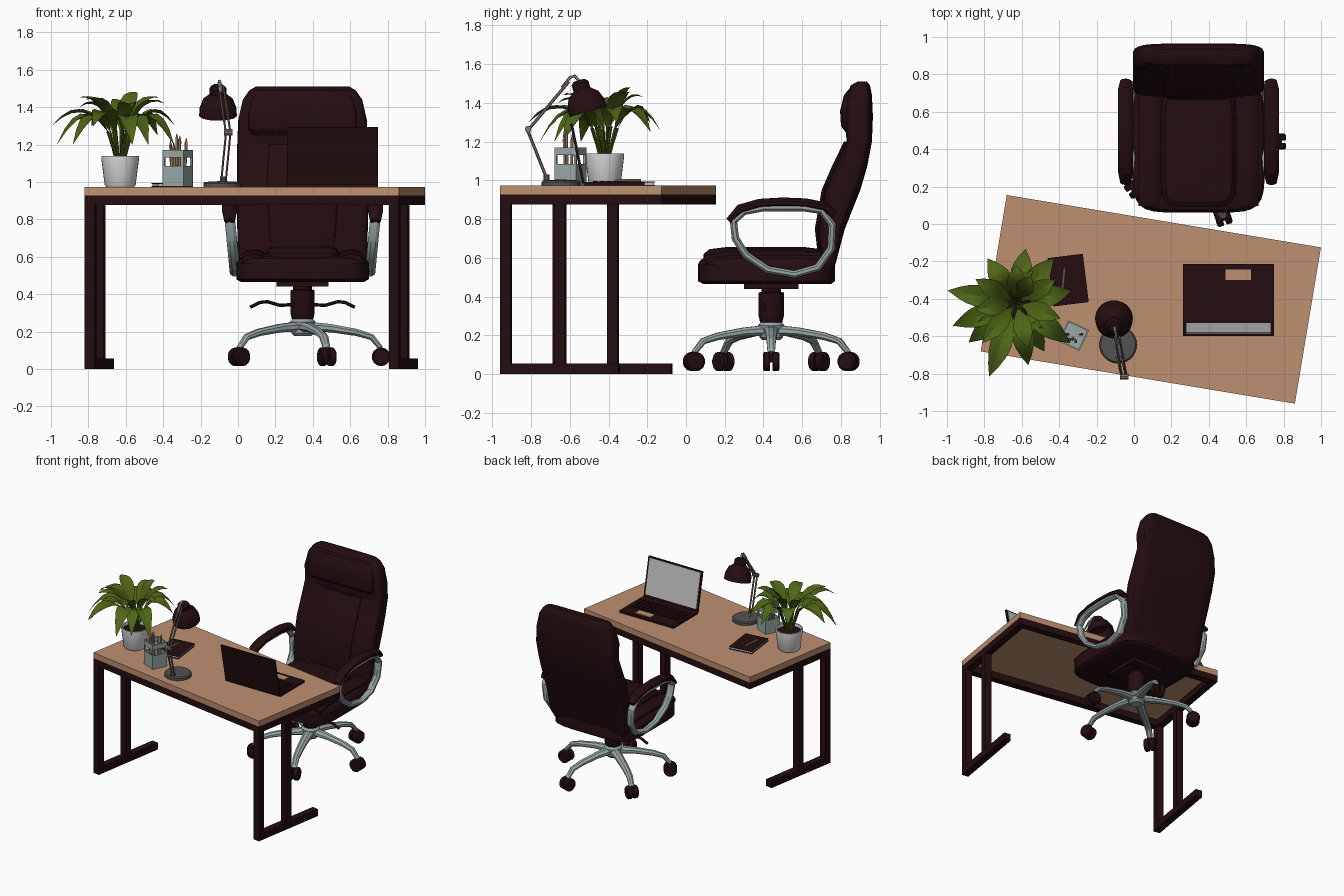
import bpy, bmesh, math, random
from mathutils import Vector, Matrix

random.seed(4)
X, Y, Z = Vector((1, 0, 0)), Vector((0, 1, 0)), Vector((0, 0, 1))


def mat(name, r, g, b):
    m = bpy.data.materials.new(name)
    m.diffuse_color = (r, g, b, 1)
    return m


DARK = mat("dark_brown", 0.018, 0.004, 0.005)
WOOD = mat("light_wood", 0.51, 0.28, 0.16)
STEEL = mat("pale_steel", 0.32, 0.39, 0.39)
CHAR = mat("charcoal", 0.085, 0.085, 0.085)
TAUPE = mat("taupe_metal", 0.24, 0.18, 0.15)
GREEN = mat("leaf_green", 0.075, 0.13, 0.008)
WHITE = mat("pot_white", 0.72, 0.72, 0.72)
SCREEN = mat("screen_grey", 0.53, 0.53, 0.53)
TAN = mat("pencil_tan", 0.45, 0.28, 0.17)


def finish(name, bm, m, matrix=None, normals=True):
    if matrix:
        bm.transform(matrix)
    if normals:
        bmesh.ops.recalc_face_normals(bm, faces=bm.faces)
    me = bpy.data.meshes.new(name)
    bm.to_mesh(me)
    bm.free()
    me.materials.append(m)
    ob = bpy.data.objects.new(name, me)
    bpy.context.collection.objects.link(ob)
    return ob


def loft(name, rings, m, closed=False, matrix=None):
    bm = bmesh.new()
    vs = [[bm.verts.new(p) for p in r] for r in rings]
    n = len(rings[0])
    pairs = list(zip(vs, vs[1:])) + ([(vs[-1], vs[0])] if closed else [])
    for a, b in pairs:
        for i in range(n):
            bm.faces.new((a[i], a[(i + 1) % n], b[(i + 1) % n], b[i]))
    if not closed:
        bm.faces.new(vs[0])
        bm.faces.new(vs[-1])
    return finish(name, bm, m, matrix)


def tube(name, pts, a, b, m, n=10, side=X, closed=False, scale=None, matrix=None):
    """Sweep an ellipse (a along side, b across it) along a path."""
    pts = [Vector(p) for p in pts]
    k, rings = len(pts), []
    for i, p in enumerate(pts):
        nxt = pts[(i + 1) % k] if closed else pts[min(i + 1, k - 1)]
        prv = pts[i - 1] if closed else pts[max(i - 1, 0)]
        t = (nxt - prv).normalized()
        s = (side - t * side.dot(t)).normalized()
        u = t.cross(s)
        f = scale[i] if scale else 1
        rings.append([p + s * a * f * math.cos(w) + u * b * f * math.sin(w)
                      for w in [2 * math.pi * (j + 0.5) / n for j in range(n)]])
    return loft(name, rings, m, closed, matrix)


def lathe(name, prof, m, matrix, n=28):
    rings = [[Vector((r * math.cos(2 * math.pi * j / n), r * math.sin(2 * math.pi * j / n), z))
              for j in range(n)] for r, z in prof]
    return loft(name, rings, m, matrix=matrix)


def box(name, c, size, m, matrix=None, bevel=0):
    bm = bmesh.new()
    bmesh.ops.create_cube(bm, size=1)
    bmesh.ops.scale(bm, vec=size, verts=bm.verts)
    bmesh.ops.translate(bm, vec=c, verts=bm.verts)
    ob = finish(name, bm, m, matrix)
    if bevel:
        mod = ob.modifiers.new("bevel", 'BEVEL')
        mod.width, mod.segments = bevel, 3
    return ob


def place(x, y, z, deg=0, axis='Z'):
    return Matrix.Translation((x, y, z)) @ Matrix.Rotation(math.radians(deg), 4, axis)


def pillow(name, sections, m, power=0.4, n=28):
    """Loft of rounded rectangles: (z, front y, back y, half width)."""
    def p(v):
        return math.copysign(abs(v) ** power, v)
    rings = []
    for z, yf, yb, hw in sections:
        rings.append([Vector((CX + hw * p(math.cos(w)), (yf + yb) / 2 + (yb - yf) / 2 * p(math.sin(w)), z))
                      for w in [2 * math.pi * (j + 0.5) / n for j in range(n)]])
    return loft(name, rings, m)


# Desk: turned slab, rail frame and two side frames
D = place(0.09, -0.403, 0, -9.46)
HL, HW, T = 0.8515, 0.4235, 0.055
box("desk_top", (0, 0, 0.951), (2 * HL, 2 * HW, 0.045), WOOD, D)
for s in (-1, 1):
    box("long_rail", (0, s * (HW - T / 2), 0.902), (2 * HL, T, 0.053), DARK, D)
    x = s * (HL - T / 2)
    box("side_rail", (x, 0, 0.902), (T, 2 * HW - 2 * T, 0.053), DARK, D)
    for off in (0, 0.285):
        box("desk_post", (x, -HW + T / 2 + off, 0.465), (T, T, 0.822), DARK, D)
    box("desk_foot", (x, -HW + 0.31, T / 2), (T, 0.62, T), DARK, D)

# Chair: seat, back and cushions
CX, CY = 0.345, 0.44
pillow("seat", [(0.465, 0.09, 0.75, 0.33), (0.48, 0.06, 0.77, 0.355), (0.565, 0.06, 0.77, 0.355),
                (0.59, 0.075, 0.76, 0.34), (0.605, 0.11, 0.73, 0.31)], DARK, 0.35)
pillow("seat_centre_cushion", [(0.57, 0.09, 0.72, 0.2), (0.62, 0.09, 0.72, 0.2),
                               (0.645, 0.12, 0.70, 0.18), (0.655, 0.2, 0.62, 0.12)], DARK, 0.3)
for s in (-1, 1):
    tube("seat_bolster", [(CX + s * 0.26, y, z) for y, z in
                          ((0.1, 0.58), (0.2, 0.6), (0.45, 0.605), (0.7, 0.6))], 0.065, 0.035, DARK)
pillow("backrest", [(0.50, 0.68, 0.75, 0.30), (0.58, 0.69, 0.775, 0.345), (0.75, 0.68, 0.82, 0.35),
                    (0.95, 0.715, 0.90, 0.35), (1.07, 0.77, 0.935, 0.35), (1.2, 0.83, 0.96, 0.35),
                    (1.33, 0.815, 0.965, 0.345), (1.44, 0.83, 0.96, 0.32), (1.49, 0.85, 0.95, 0.285),
                    (1.51, 0.885, 0.935, 0.25)], DARK)
pillow("back_centre_pad", [(0.62, 0.68, 0.74, 0.17), (0.75, 0.665, 0.74, 0.18), (0.95, 0.70, 0.8, 0.19),
                           (1.07, 0.752, 0.85, 0.19), (1.2, 0.815, 0.9, 0.18)], DARK, 0.3)
pillow("headrest_pad", [(1.24, 0.83, 0.9, 0.27), (1.28, 0.80, 0.9, 0.29), (1.36, 0.795, 0.9, 0.29),
                        (1.44, 0.815, 0.9, 0.27), (1.47, 0.84, 0.9, 0.25)], DARK, 0.3)

# Armrests: leaning steel loops with padded tops
LOOP = [(0.245, 0.79), (0.30, 0.84), (0.40, 0.86), (0.60, 0.86), (0.70, 0.845), (0.755, 0.77),
        (0.75, 0.65), (0.68, 0.55), (0.56, 0.515), (0.42, 0.54), (0.31, 0.615), (0.255, 0.70)]
PAD = [(0.222, 0.79), (0.28, 0.85), (0.38, 0.878), (0.50, 0.885), (0.62, 0.88), (0.72, 0.86), (0.765, 0.82)]
for s in (-1, 1):
    tube("arm_loop", [(CX + s * (0.36 + (z - 0.51) * 0.1), y, z) for y, z in LOOP],
         0.03, 0.021, STEEL, 8, closed=True)
    tube("arm_pad", [(CX + s * 0.39, y, z) for y, z in PAD], 0.042, 0.027, DARK, 10,
         scale=[0.7, 1, 1, 1, 1, 1, 0.7])
    tube("tilt_lever", [(CX + s * dx, 0.40, z) for dx, z in
                        ((0.04, 0.345), (0.12, 0.34), (0.19, 0.36), (0.23, 0.355), (0.28, 0.33))],
         0.012, 0.009, DARK, 6, side=Y)

# Chair: column, star base and casters
lathe("gas_column", [(0.045, 0.25), (0.058, 0.27), (0.065, 0.30), (0.065, 0.42), (0.05, 0.425), (0.05, 0.48)],
      DARK, place(CX, CY, 0), 16)
box("seat_plate", (CX, CY, 0.455), (0.28, 0.28, 0.03), DARK)
lathe("base_hub", [(0.045, 0.175), (0.06, 0.19), (0.07, 0.25), (0.055, 0.268)], STEEL, place(CX, CY, 0), 15)
for i in range(5):
    R = place(CX, CY, 0, 72 * i)
    tube("base_leg", [(0.04, 0, 0.225), (0.15, 0, 0.218), (0.29, 0, 0.195), (0.37, 0, 0.17), (0.42, 0, 0.11)],
         0.034, 0.024, STEEL, 8, side=Y, scale=[1.2, 1, 0.85, 0.75, 0.6], matrix=R)
    for s in (-1, 1):
        tube("caster_wheel", [(0.42, s * y, 0.065) for y in (0.006, 0.012, 0.035, 0.043)], 0.05, 0.05,
             DARK, 14, scale=[0.92, 1, 1, 0.8], matrix=R)
    box("caster_fork", (0.42, 0, 0.085), (0.05, 0.03, 0.05), DARK, R)

# Laptop
LX = 0.505
box("laptop_base", (LX, -0.37, 0.983), (0.485, 0.31, 0.018), DARK)
box("touchpad", (LX + 0.053, -0.272, 0.9925), (0.135, 0.055, 0.003), WOOD)
for r in range(5):
    for c in range(13):
        box("key", (LX - 0.204 + c * 0.034, -0.33 - r * 0.034, 0.994), (0.028, 0.028, 0.005), DARK)
LID = place(LX, -0.53, 0.985, 11.5, 'X')
box("laptop_lid", (0, 0, 0.157), (0.485, 0.012, 0.314), DARK, LID)
box("laptop_screen", (0, 0.007, 0.162), (0.455, 0.004, 0.28), SCREEN, LID)

# Notebook with pen
N = place(-0.352, -0.30, 0, 7)
box("notebook_pages", (0, 0, 0.983), (0.18, 0.25, 0.014), SCREEN, N)
for z in (0.975, 0.992):
    box("notebook_cover", (0, 0, z), (0.19, 0.26, 0.004), DARK, N)
tube("pen", [(-0.04, -0.06, 1.0), (-0.01, 0.07, 1.0)], 0.007, 0.007, TAN, 8, matrix=N)

# Pencil holder: solid lower walls, corner posts and rim
P = place(-0.322, -0.597, 0, -25)
box("holder_floor", (0, 0, 0.98), (0.12, 0.12, 0.01), STEEL, P)
for i in range(4):
    Q = P @ Matrix.Rotation(math.pi / 2 * i, 4, 'Z')
    box("holder_wall", (0, 0.058, 1.03), (0.124, 0.008, 0.11), STEEL, Q)
    box("holder_rim", (0, 0.058, 1.15), (0.124, 0.008, 0.04), STEEL, Q)
    box("holder_post", (0.056, 0.056, 1.09), (0.012, 0.012, 0.12), STEEL, Q)
for i in range(6):
    bx, by = random.uniform(-0.035, 0.035), random.uniform(-0.035, 0.035)
    top = 1.2 + 0.012 * i
    tube("pencil", [(bx, by, 0.985), (bx * 1.25, by * 1.25, top - 0.03), (bx * 1.3, by * 1.3, top)],
         0.008, 0.008, TAN, 6, scale=[1, 1, 0.15], matrix=P)

# Desk lamp
lathe("lamp_base", [(0.1, 0.973), (0.1, 0.992), (0.092, 1.0), (0.02, 1.004)], CHAR, place(-0.085, -0.645, 0))
tube("lamp_socket", [(-0.08, -0.72, 0.995), (-0.08, -0.72, 1.03)], 0.016, 0.016, CHAR)
for dx in (-0.012, 0.012):
    tube("lower_arm", [(-0.078 + dx, -0.715, 1.0), (-0.052 + dx, -0.82, 1.265)], 0.006, 0.008, TAUPE, 6)
    tube("upper_arm", [(-0.052 + dx, -0.815, 1.26), (-0.09 + dx, -0.605, 1.51)], 0.006, 0.008, TAUPE, 6)
tube("arm_joint", [(-0.075, -0.815, 1.265), (-0.03, -0.815, 1.265)], 0.017, 0.017, TAUPE, 10, side=Y)
tube("lamp_neck", [(-0.09, -0.64, 1.48), (-0.095, -0.60, 1.53), (-0.1, -0.575, 1.54), (-0.105, -0.55, 1.51)],
     0.008, 0.008, STEEL, 6)
lathe("lamp_shade", [(0.001, 0.085), (0.065, 0.08), (0.09, 0.04), (0.097, 0), (0.101, 0), (0.098, 0.045),
                     (0.08, 0.09), (0.052, 0.112), (0.045, 0.12), (0.045, 0.152), (0.03, 0.168), (0.001, 0.17)],
      DARK, place(-0.107, -0.505, 1.355, 16, 'X'))

# Potted plant
PX, PY = -0.63, -0.42
lathe("plant_pot", [(0.075, 0.973), (0.083, 0.985), (0.101, 1.125), (0.101, 1.138), (0.092, 1.138), (0.088, 1.1)],
      WHITE, place(PX, PY, 0))
lathe("pot_soil", [(0.088, 1.09), (0.09, 1.115), (0.001, 1.12)], DARK, place(PX, PY, 0))


def leaf(deg, reach, tip, r0, z0, ctrl, width):
    M = place(PX, PY, 0, deg)
    a, b, c = Vector((r0, 0, z0)), Vector((reach * 0.55, 0, ctrl)), Vector((reach, 0, tip))
    tube("leaf_stem", [(r0 * 0.3, 0, 1.1), (r0 * 0.6, 0, (1.1 + z0) / 2), a], 0.006, 0.006, GREEN, 5,
         side=Y, matrix=M)
    bm = bmesh.new()
    rows = []
    for i, w in enumerate((0.08, 0.55, 0.9, 1, 0.85, 0.5, 0.02)):
        t = i / 6
        p = a * (1 - t) ** 2 + b * 2 * t * (1 - t) + c * t * t
        rows.append([bm.verts.new(p + Vector((0, k * w * width, abs(k) * w * width * 0.3))) for k in (-1, 0, 1)])
    for u, v in zip(rows, rows[1:]):
        for k in (0, 1):
            bm.faces.new((u[k], v[k], v[k + 1], u[k + 1]))
    finish("leaf", bm, GREEN, M, False)


for d, r, t in ((170, .37, 1.30), (123, .28, 1.30), (80, .29, 1.26), (50, .31, 1.25), (12, .30, 1.30),
                (-37, .36, 1.20), (-60, .30, 1.20), (-79, .34, 1.20), (-110, .42, 1.30),
                (-140, .33, 1.20), (-160, .36, 1.20)):
    leaf(d, r, t, 0.07, 1.27, 1.46, 0.058)
for d, r, t in ((150, .25, 1.45), (90, .20, 1.43), (30, .24, 1.45), (-20, .25, 1.42), (-75, .25, 1.40),
                (-130, .28, 1.44), (60, .16, 1.48), (-170, .22, 1.40)):
    leaf(d, r, t, 0.035, 1.28, 1.47, 0.05)

# Smooth shading with sharp edges kept
for ob in bpy.context.collection.objects:
    ob.select_set(True)
    bpy.context.view_layer.objects.active = ob
bpy.ops.object.shade_smooth_by_angle(angle=math.radians(30))
